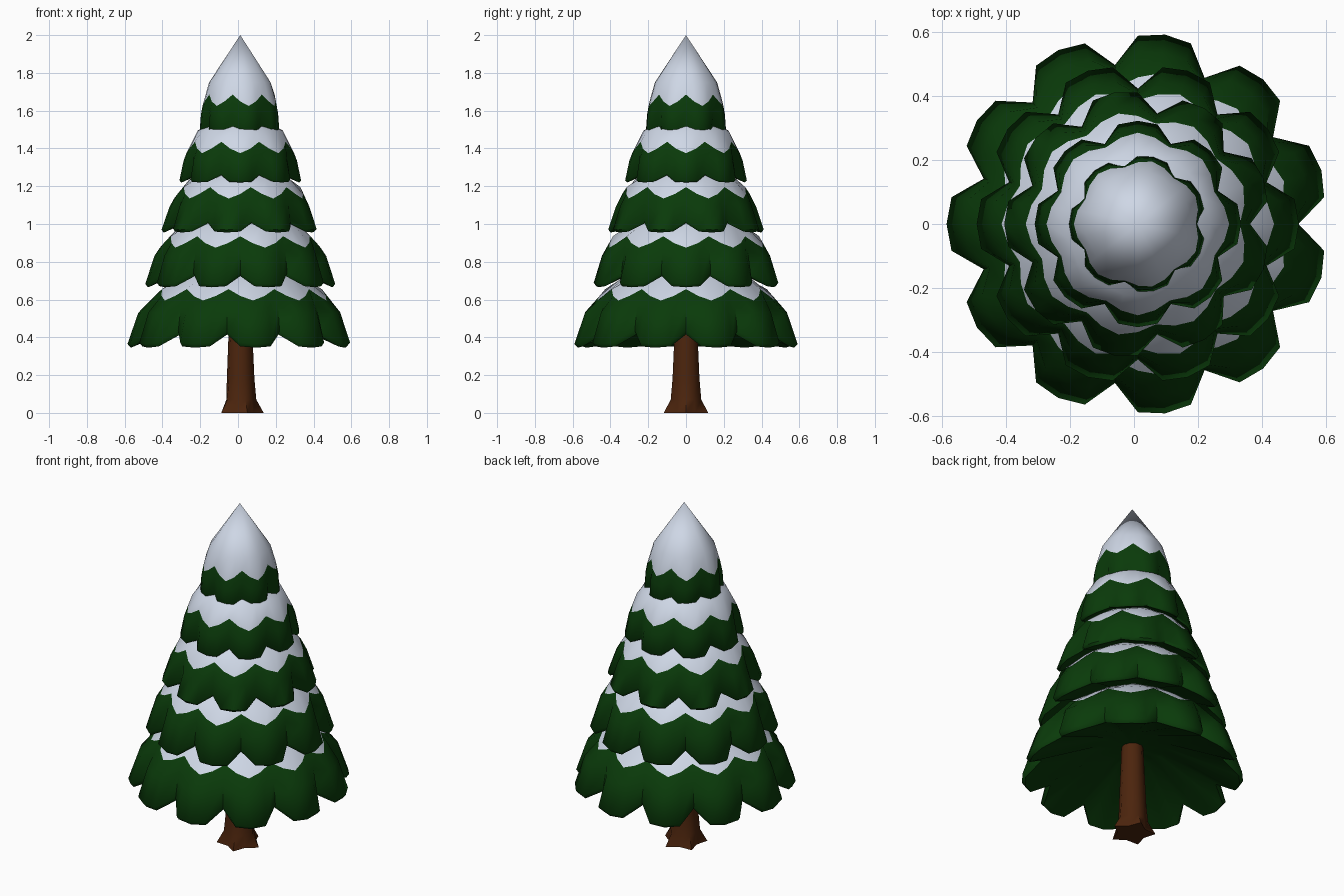
import bpy, bmesh
from math import sin, cos, pi, radians

cube = bpy.data.objects.get("Cube")
if cube:
    bpy.data.objects.remove(cube, do_unlink=True)


def material(name, rgb):
    m = bpy.data.materials.new(name)
    m.use_nodes = True
    m.diffuse_color = (*rgb, 1)
    bsdf = m.node_tree.nodes["Principled BSDF"]
    bsdf.inputs["Base Color"].default_value = (*rgb, 1)
    bsdf.inputs["Roughness"].default_value = 0.9
    return m


GREEN = material("needle green", (0.003, 0.043, 0.003))
SNOW = material("snow white", (0.62, 0.68, 0.79))
BARK = material("bark brown", (0.072, 0.018, 0.004))
AXIS_X = 0.012                 # the tree axis sits slightly off centre


def build(name, rings, mats, mat_rule):
    """Bridge closed rings of points into a skin; single-point rings become tips."""
    bm = bmesh.new()
    loops = [[bm.verts.new(p) for p in ring] for ring in rings]
    for i, (a, b) in enumerate(zip(loops, loops[1:])):
        n = max(len(a), len(b))
        for k in range(n):
            quad = [a[k % len(a)], a[(k + 1) % len(a)], b[(k + 1) % len(b)], b[k % len(b)]]
            face = bm.faces.new(list(dict.fromkeys(quad)))
            face.material_index = mat_rule(i)
    bmesh.ops.recalc_face_normals(bm, faces=bm.faces[:])
    mesh = bpy.data.meshes.new(name)
    bm.to_mesh(mesh)
    bm.free()
    for m in mats:
        mesh.materials.append(m)
    obj = bpy.data.objects.new(name, mesh)
    obj.location.x = AXIS_X
    bpy.context.collection.objects.link(obj)
    bpy.ops.object.select_all(action="DESELECT")
    obj.select_set(True)
    bpy.context.view_layer.objects.active = obj
    bpy.ops.object.shade_smooth_by_angle(angle=radians(60))


SCALLOP = (0.0, 0.1, 1.0, 0.1)   # fall from lobe tip to notch, for round lobes
ZIGZAG = (0.0, 0.4, 1.0, 0.4)    # the same for the jagged snow edge


def lobed_ring(point, lobes, depth, lift, shape=SCALLOP):
    """Ring whose notches are pulled in by depth and raised by lift."""
    r, z = point
    steps = len(shape)
    pts = []
    for k in range(lobes * steps):
        a = pi + 2 * pi * k / (lobes * steps)
        d = shape[k % steps]
        rr = r * (1 - depth * d)
        pts.append((rr * cos(a), rr * sin(a), z + lift * d))
    return pts


# Branch tiers: lobes, then (radius, height) of rim, shoulder, snow line, snow slope, top
tiers = {
    "bottom_tier": (11, (.597, .345), (.54, .53), (.475, .595), (.36, .70), (.22, .80)),
    "lower_tier": (10, (.503, .665), (.455, .83), (.425, .875), (.33, .98), (.20, 1.07)),
    "middle_tier": (9, (.417, .955), (.375, 1.09), (.35, 1.135), (.27, 1.235), (.15, 1.32)),
    "upper_tier": (8, (.322, 1.22), (.30, 1.335), (.285, 1.375), (.225, 1.495), (.10, 1.56)),
    "top_tier": (7, (.216, 1.475), (.208, 1.58), (.20, 1.625), (.165, 1.75), (0, 2.0)),
}
for name, (n, rim, shoulder, line, slope, top) in tiers.items():
    r, z = rim
    s = r / .597                 # tier size relative to the bottom one
    lift = .07 * s
    rings = [
        [(0, 0, z + .18 * s)],                                   # underside
        lobed_ring((r * .3, z + .18 * s), n, 0, 0),
        lobed_ring((r * .93, z + .01 * s), n, .15, lift),
        lobed_ring((r * .97, z), n, .16, lift),                  # rim lip
        lobed_ring((r, z + .02 * s), n, .16, lift),
        lobed_ring(shoulder, n, .11, .03),                       # green needles
        lobed_ring(line, n, .09, .06, ZIGZAG),                   # jagged snow edge
        lobed_ring(slope, n, .03, 0),                            # snow
    ]
    if top[0]:
        rings.append(lobed_ring(top, n, 0, 0))
        rings.append([(0, 0, top[1] + .03)])
    else:
        rings.append([(0, 0, top[1])])
    build(name, rings, [GREEN, SNOW], lambda k: 1 if k >= 6 else 0)


# Trunk with five flared roots
def star_ring(outer, inner, z):
    return [((outer, inner)[k % 2] * cos(pi * k / 5), (outer, inner)[k % 2] * sin(pi * k / 5), z)
            for k in range(10)]


build("trunk", [
    [(0, 0, 0)],
    star_ring(.124, .08, 0),
    star_ring(.085, .074, .07),
    star_ring(.075, .071, .18),
    star_ring(.064, .062, .42),
    star_ring(.058, .058, .54),
    [(0, 0, .54)],
], [BARK], lambda k: 0)
